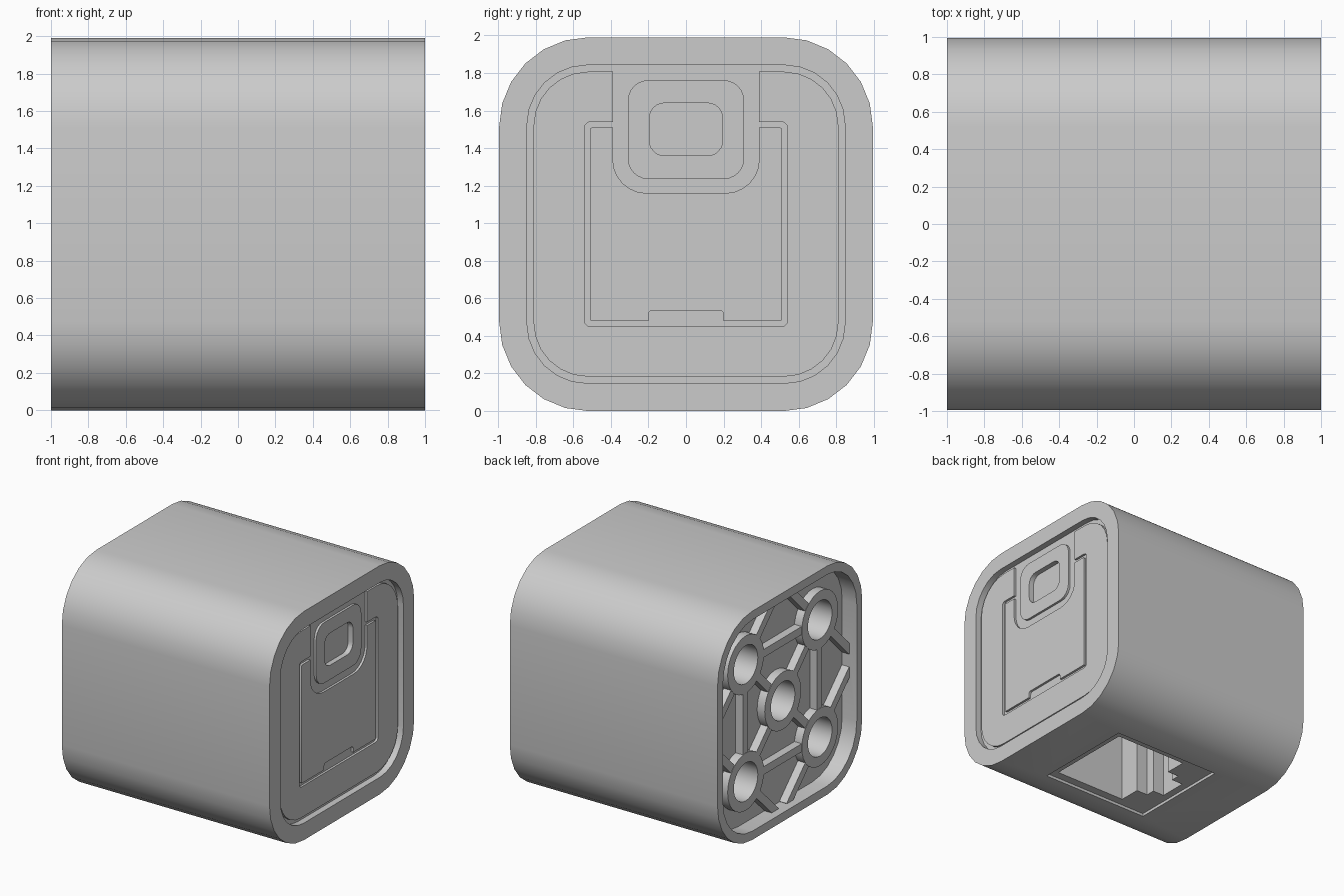
import bpy, bmesh, math
from mathutils import Vector

cube = bpy.data.objects.get("Cube")
if cube:
    bpy.data.objects.remove(cube, do_unlink=True)

grey = bpy.data.materials.new("light_grey")
grey.use_nodes = True
grey.diffuse_color = (0.6, 0.6, 0.6, 1)
grey.node_tree.nodes["Principled BSDF"].inputs["Base Color"].default_value = (0.6, 0.6, 0.6, 1)

MID = 0.995  # height of the centre line


def rounded(u0, u1, v0, v1, r, seg=6, r_top=None):
    """Outline of a rectangle with rounded corners, counter-clockwise."""
    top = r if r_top is None else r_top
    corners = [(u1, v0, -1, 1, r, 270), (u1, v1, -1, -1, top, 0),
               (u0, v1, 1, -1, top, 90), (u0, v0, 1, 1, r, 180)]
    pts = []
    for u, v, du, dv, rad, start in corners:
        if rad == 0:
            pts.append((u, v))
            continue
        for i in range(seg + 1):
            a = math.radians(start + 90 * i / seg)
            pts.append((u + du * rad + rad * math.cos(a), v + dv * rad + rad * math.sin(a)))
    return pts


def square(h, r, seg=6):
    return rounded(-h, h, MID - h, MID + h, r, seg)


def circle(y, z, r, n=32):
    return [(y + r * math.cos(math.tau * i / n), z + r * math.sin(math.tau * i / n)) for i in range(n)]


def prism(name, pts, lo, hi, axis="x"):
    """Extrude an outline along x or z."""
    bm = bmesh.new()
    place = (lambda u, v, w: (w, u, v)) if axis == "x" else (lambda u, v, w: (u, v, w))
    ends = [[bm.verts.new(place(u, v, w)) for u, v in pts] for w in (lo, hi)]
    n = len(pts)
    bm.faces.new(ends[0][::-1])
    bm.faces.new(ends[1])
    for i in range(n):
        j = (i + 1) % n
        bm.faces.new((ends[0][i], ends[0][j], ends[1][j], ends[1][i]))
    bmesh.ops.recalc_face_normals(bm, faces=bm.faces)
    mesh = bpy.data.meshes.new(name)
    bm.to_mesh(mesh)
    bm.free()
    mesh.materials.append(grey)
    ob = bpy.data.objects.new(name, mesh)
    bpy.context.collection.objects.link(ob)
    return ob


def select(ob):
    bpy.ops.object.select_all(action="DESELECT")
    ob.select_set(True)
    bpy.context.view_layer.objects.active = ob


def combine(target, other, operation="DIFFERENCE"):
    mod = target.modifiers.new("combine", "BOOLEAN")
    mod.operation = operation
    mod.solver = "EXACT"
    mod.object = other
    select(target)
    bpy.ops.object.modifier_apply(modifier=mod.name)
    bpy.data.objects.remove(other, do_unlink=True)


def cut(target, pts, lo, hi, axis="x"):
    combine(target, prism("cutter", pts, lo, hi, axis))


def rib(a, b, width=0.07):
    """Outline of a straight rib between two points."""
    a, b = Vector(a), Vector(b)
    d = (b - a).normalized() * width / 2
    s = Vector((-d.y, d.x))
    return [tuple(a - s), tuple(b - s), tuple(b + s), tuple(a + s)]


# One-piece body
body = prism("body", square(0.995, 0.475), -1.0, 1.0)

# Sunk face panel surrounded by a groove
PANEL, GROOVE = 0.97, 0.945
cut(body, square(0.847, 0.32), GROOVE, 1.1)
combine(body, prism("panel", square(0.812, 0.29), GROOVE - 0.05, PANEL), "UNION")

# Door outline: a thin groove with a finger notch at the bottom
door = prism("door_gap", rounded(-0.54, 0.54, 0.45, 1.54, 0.03, 3), PANEL - 0.02, 1.1)
leaf = prism("leaf", rounded(-0.51, 0.51, 0.48, 1.51, 0.01, 2), 0.8, 1.2)
cut(leaf, rounded(-0.2, 0.2, 0.4, 0.535, 0, r_top=0.02, seg=3), 0.7, 1.3)
combine(door, leaf)
combine(body, door)

# Window recess, raised block and its sunk centre
cut(body, rounded(-0.39, 0.39, 1.16, MID + 0.812, 0.18, r_top=0), PANEL - 0.02, 1.1)
combine(body, prism("block", rounded(-0.31, 0.31, 1.235, 1.762, 0.11), PANEL - 0.07, PANEL), "UNION")
cut(body, rounded(-0.195, 0.195, 1.36, 1.64, 0.08), PANEL - 0.045, 1.1)

# Stepped socket in the underside
cut(body, rounded(-0.485, 0.555, -0.463, 0.463, 0), -0.1, 0.025, "z")
half = [(0.49, -0.39), (-0.2, -0.39), (-0.2, -0.2), (-0.31, -0.2), (-0.31, -0.12), (-0.42, -0.12)]
cut(body, half + [(x, -y) for x, y in reversed(half)], -0.1, 0.8, "z")

# Shallow hollow at the open end
FLOOR, TOP, R = -0.86, -0.93, 0.51
cut(body, square(0.92, 0.41), -1.1, FLOOR)

# Ribs: a square, two diagonals and a surrounding diamond
corners = [(R, MID + R), (-R, MID + R), (-R, MID - R), (R, MID - R)]
lines = [(corners[i], corners[(i + 1) % 4]) for i in range(4)]
lines += [(corners[0], corners[2]), (corners[1], corners[3])]
for sy in (-1, 1):
    for sz in (-1, 1):
        lines.append(((sy * 0.08, MID + sz * 0.94), (sy * 0.94, MID + sz * 0.08)))
for a, b in lines:
    combine(body, prism("rib", rib(a, b), TOP, FLOOR + 0.05), "UNION")

# Round bosses with deep holes
centres = corners + [(0, MID)]
for y, z in centres:
    combine(body, prism("boss", circle(y, z, 0.25), TOP - 0.003, FLOOR + 0.06), "UNION")
for y, z in centres:
    cut(body, circle(y, z, 0.165), -1.1, -0.55)

select(body)
bpy.ops.object.shade_smooth_by_angle(angle=math.radians(30))
